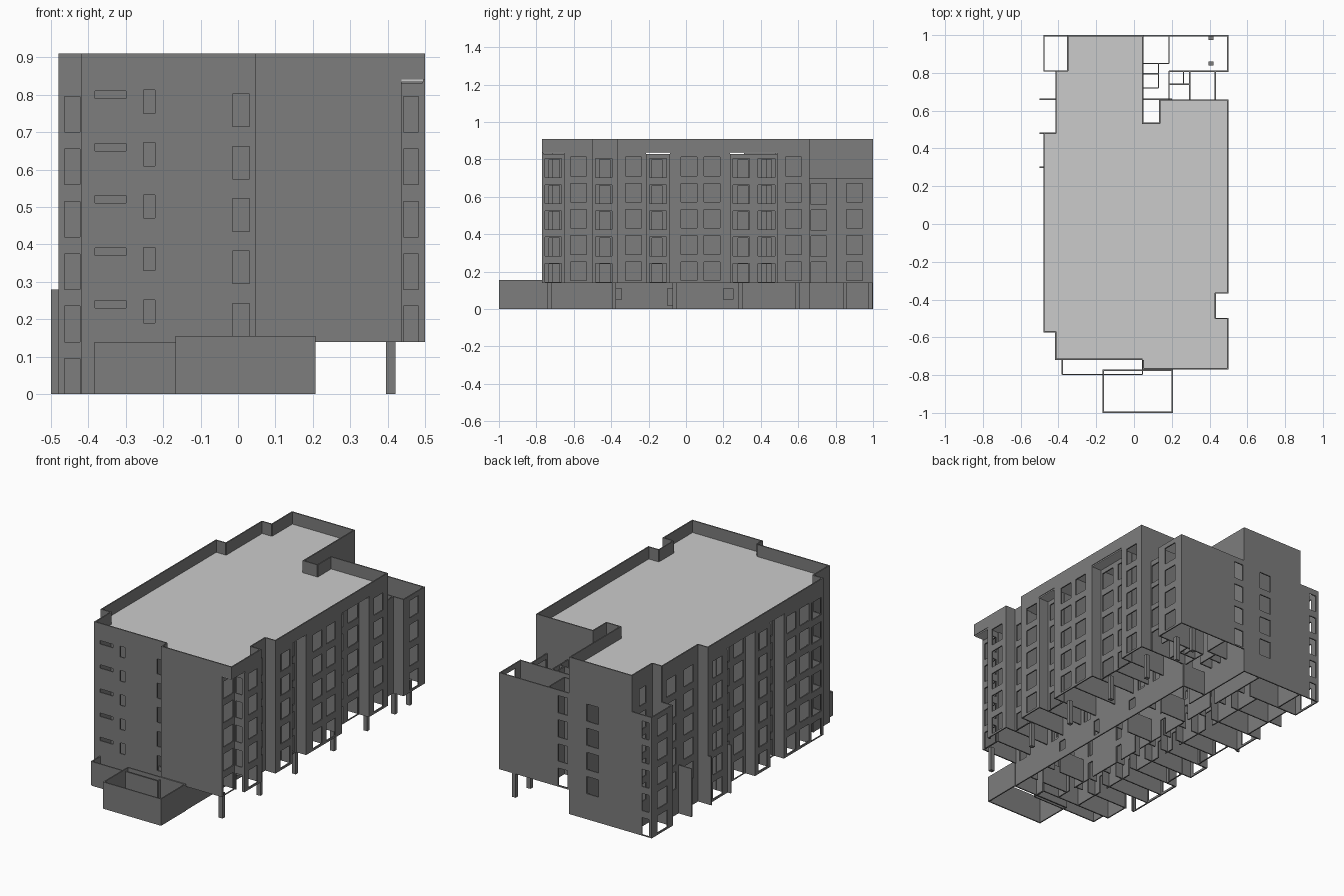
import bpy, bmesh

if "Cube" in bpy.data.objects:
    bpy.data.objects.remove(bpy.data.objects["Cube"])

T = 0.007                                   # wall thickness
F5 = [0.14 + 0.14 * i for i in range(5)]    # upper storeys
F4 = F5[:4]
F6 = [0.0] + F5                             # storeys including ground
IN = 0.83                                   # top of interior walls

dark = bpy.data.materials.new("dark_wall")
dark.diffuse_color = (0.205, 0.205, 0.205, 1)
dark.use_nodes = True
dark.node_tree.nodes["Principled BSDF"].inputs["Base Color"].default_value = dark.diffuse_color


def finish(name, bm, mat=dark):
    me = bpy.data.meshes.new(name)
    bm.to_mesh(me)
    bm.free()
    if mat:
        me.materials.append(mat)
    ob = bpy.data.objects.new(name, me)
    bpy.context.collection.objects.link(ob)
    return ob


def openings(centres, width, floors, sill=0.012, h=0.1):
    return [(c - width / 2, c + width / 2, f + sill, f + sill + h)
            for c in centres for f in floors]


def gap(y0, y1, zb):
    return [(y0, y1, zb, .84)]


def wall(name, axis, c, a, b, z0, z1, holes=(), inward=0):
    """Wall along 'x' or 'y' at fixed coordinate c, with rectangular holes."""
    us = sorted({round(min(max(u, a), b), 4) for u in [a, b] + [v for h in holes for v in h[:2]]})
    zs = sorted({round(min(max(z, z0), z1), 4) for z in [z0, z1] + [v for h in holes for v in h[2:]]})
    bm = bmesh.new()
    cache = {}

    def vert(u, z):
        if (u, z) not in cache:
            cache[u, z] = bm.verts.new((u, c, z) if axis == 'x' else (c, u, z))
        return cache[u, z]

    for u0, u1 in zip(us, us[1:]):
        for v0, v1 in zip(zs, zs[1:]):
            um, vm = (u0 + u1) / 2, (v0 + v1) / 2
            if any(h[0] < um < h[1] and h[2] < vm < h[3] for h in holes):
                continue
            q = [vert(u0, v0), vert(u1, v0), vert(u1, v1), vert(u0, v1)]
            bm.faces.new(q if axis == 'y' else q[::-1])
    ob = finish(name, bm)
    # normals point to +x or +y; inward picks the side that gets thickness
    m = ob.modifiers.new("thickness", 'SOLIDIFY')
    m.thickness = T
    m.offset = inward
    return ob


def box(name, x0, x1, y0, y1, z0, z1):
    bm = bmesh.new()
    bmesh.ops.create_cube(bm, size=1)
    for v in bm.verts:
        v.co = ((x0 + x1) / 2 + v.co.x * (x1 - x0), (y0 + y1) / 2 + v.co.y * (y1 - y0),
                (z0 + z1) / 2 + v.co.z * (z1 - z0))
    return finish(name, bm)


# Flat roof below the parapet
outline = [(-.35, .996), (-.35, .812), (-.412, .812), (-.412, .48), (-.476, .48), (-.476, -.569),
           (-.413, -.569), (-.413, -.716), (.046, -.716), (.046, -.766), (.495, -.766), (.495, -.5),
           (.43, -.5), (.43, -.365), (.495, -.365), (.495, .656), (.137, .656), (.137, .533),
           (.047, .533), (.047, .996)]
bm = bmesh.new()
bm.faces.new([bm.verts.new((x, y, .84)) for x, y in outline])
roof = finish("roof", bm, None)
m = roof.modifiers.new("thickness", 'SOLIDIFY')
m.thickness = 0.006

# Right facade: windows, and open balcony recesses under the parapet band
R, TOP = .499, .91
win, bal = .085, .09
wall("right_facade_front", 'y', R, -.77, -.5, .14, TOP,
     gap(-.77, -.65, .14) + openings([-.575], win, F5), -1)
wall("right_facade_recess", 'y', .43, -.5, -.365, .14, TOP, openings([-.44], bal, F5, .004))
wall("right_facade_main", 'y', R, -.365, .66, .14, TOP,
     gap(-.215, -.085, .14) + gap(.235, .49, .14) + openings([-.28, .015, .14, .575], win, F5), -1)
for y in (-.5, -.365):
    wall("recess_return", 'x', y, .43, R, .14, TOP)
for y0, y1, doors in ((-.77, -.65, [-.71]), (-.215, -.085, [-.15]), (.235, .49, [.295, .43])):
    wall("balcony_back_wall", 'y', .433, y0, y1, .14, IN, openings(doors, bal, F5, .004))
    for y in (y0, y1):
        if y > -.77:
            side = openings([.462], .04, F5, 0, .095) if y == -.65 else ()
            wall("balcony_side_wall", 'x', y, .433, R, .14, IN, side)

# Front facade, open at the corner balcony
wall("front_wall_right", 'x', -.77, .045, R, .14, TOP, gap(.437, R, .14), 1)
wall("front_return", 'y', .045, -.77, -.72, .0, TOP, (), 1)
wall("front_wall_left", 'x', -.72, -.415, .045, 0, TOP,
     openings([.008], .045, F5, .015, .087) + openings([-.237], .03, F5, .05, .062)
     + openings([-.34], .083, F5, .09, .02), 1)
wall("front_left_return", 'y', -.415, -.72, -.57, 0, TOP)
wall("left_notch_front", 'x', -.57, -.48, -.415, 0, TOP, openings([-.443], .042, F6, .0, .095))

# Left facade
wall("left_facade_main", 'y', -.48, -.57, .48, 0, TOP,
     gap(.05, .31, 0) + gap(-.215, -.085, 0)
     + openings([.395, -.02, -.28, -.4], win, F6) + openings([-.51], bal, F6, .004), 1)
for y0, y1, doors in ((.05, .31, [.115, .245]), (-.215, -.085, [-.15])):
    wall("left_balcony_back_wall", 'y', -.415, y0, y1, 0, IN, openings(doors, bal, F6, .004))
    for y in (y0, y1):
        wall("left_balcony_side_wall", 'x', y, -.48, -.415, 0, IN)
wall("left_return", 'x', .48, -.48, -.413, 0, TOP)
wall("left_facade_rear", 'y', -.413, .48, .81, 0, TOP, openings([.57, .73], win, F5))
wall("tower_left_return", 'x', .81, -.48, -.35, 0, .70)
wall("tower_left_return_top", 'x', .81, -.413, -.35, .70, TOP)
wall("tower_left_wall", 'y', -.35, .81, 1, 0, TOP, openings([.9], .06, F5, .004))

# Open balcony stack at the back left corner
wall("rear_balcony_side", 'y', -.48, .81, 1, 0, .70, openings([.9], .09, F6[:5], .01), 1)
wall("rear_balcony_back", 'x', 1, -.48, -.35, 0, .70, openings([-.44], .045, F6[:5], .005), -1)

# Rear tower and rear right wing without a roof
wall("tower_back_wall", 'x', 1, -.35, .05, 0, TOP, openings([-.1], .075, F4, .008), -1)
wall("tower_right_wall", 'y', .047, .53, 1, 0, TOP)
wall("notch_front", 'x', .533, .047, .137, .14, TOP)
wall("notch_side", 'y', .137, .533, .66, .14, TOP)
wall("main_back_wall", 'x', .66, .137, R, .14, TOP, (), -1)
wall("wing_back_wall", 'x', 1, .047, R, .14, .70, openings([.09], .06, F4, .008), -1)
wall("wing_right_wall", 'y', R, .81, 1, .14, .70, openings([.9], win, F4), -1)
wall("wing_return", 'x', .808, .185, R, .14, .70)
wall("wing_recess_wall", 'y', .43, .66, .81, .14, .70, openings([.71], win, F4, .0, .11))
wall("wing_inner_wall", 'y', .185, .85, 1, .14, .70)
wall("wing_inner_cross_wall", 'x', .85, .047, .185, .14, .70)
wall("wing_inner_side", 'y', .295, .66, .81, .14, .70)
wall("wing_closet_side", 'y', .13, .72, .85, .14, .70)
for y in (.72, .795):
    wall("wing_closet_wall", 'x', y, .047, .13, .14, .70)
wall("wing_store_side", 'y', .185, .66, .81, .14, .70)
wall("wing_store_wall", 'x', .74, .185, .295, .14, .70)
wall("wing_store_inner", 'y', .262, .74, .81, .14, .70)

# Low entrance boxes at the front
wall("low_front_wall", 'x', -.797, -.38, .045, 0, .14)
wall("low_side_wall_left", 'y', -.38, -.797, -.72, 0, .14)
wall("low_side_wall_right", 'y', .045, -.797, -.72, 0, .14)
wall("entry_front_wall", 'x', -1, -.163, .203, 0, .155, (), 1)
wall("entry_back_wall", 'x', -.775, -.163, .203, 0, .155)
for x in (-.163, .203):
    wall("entry_side_wall", 'y', x, -1, -.77, 0, .155)

# Ground floor wall beside the open parking, and its columns
wall("ground_wall", 'y', .2, -.77, .66, 0, .14,
     [(-.395, -.345, .05, .11), (-.1, -.055, .02, .11), (.2, .25, .05, .11)])
wall("ground_rear_wall", 'x', .66, .047, .2, 0, .14)
for y in (-.73, -.385, -.06, .29, .595, .85, .985):
    box("column", .395, .42, y - .011, y + .011, 0, .145)

# Ground fins on the left side
wall("ground_fin", 'x', .66, -.5, -.413, 0, .28)
for y in (.48, .3):
    wall("ground_fin", 'x', y, -.5, -.477, 0, .28)

# Interior: corridor, service walls and partitions
doors = [-.6, -.44, -.2, -.04, .18, .37, .6]
wall("corridor_wall_left", 'y', -.06, -.716, .995, 0, IN, openings(doors, .04, F6, 0, .1))
wall("corridor_wall_right", 'y', .055, -.716, .53, .14, IN, openings([-.57, -.28, .015, .14, .45], .04, F5, 0))
wall("service_wall_right", 'y', .2, -.766, .656, .14, IN,
     openings([-.705, -.435, -.155, .305, .43], .055, F5, .0))
wall("service_wall_left", 'y', -.2, -.716, .81, 0, IN, openings([-.5, -.25, .0, .12, .4], .06, F6, 0))
for y in (-.645, -.5, -.365, -.215, -.085, .078, .235, .362, .49):
    wall("partition_right", 'x', y, .055, .43, .14, IN, openings([.13], .04, F5, 0))
for y in (-.645, -.5, .078, .362):
    wall("ground_partition", 'x', y, -.06, .2, 0, .14, openings([.13], .04, [0], 0))
for y in (-.57, -.45, -.335, -.215, -.085, .05, .18, .31, .48, .65, .81):
    wall("partition_left", 'x', y, -.412 if y < .8 else -.35, -.06, 0, IN, openings([-.13], .04, F6, 0))

# Partition ends that reach the outer walls
wall("partition_end_right", 'x', .078, .43, R - T, .14, IN)
for y in (-.45, -.335):
    wall("partition_end_left", 'x', y, -.473, -.412, 0, IN)
